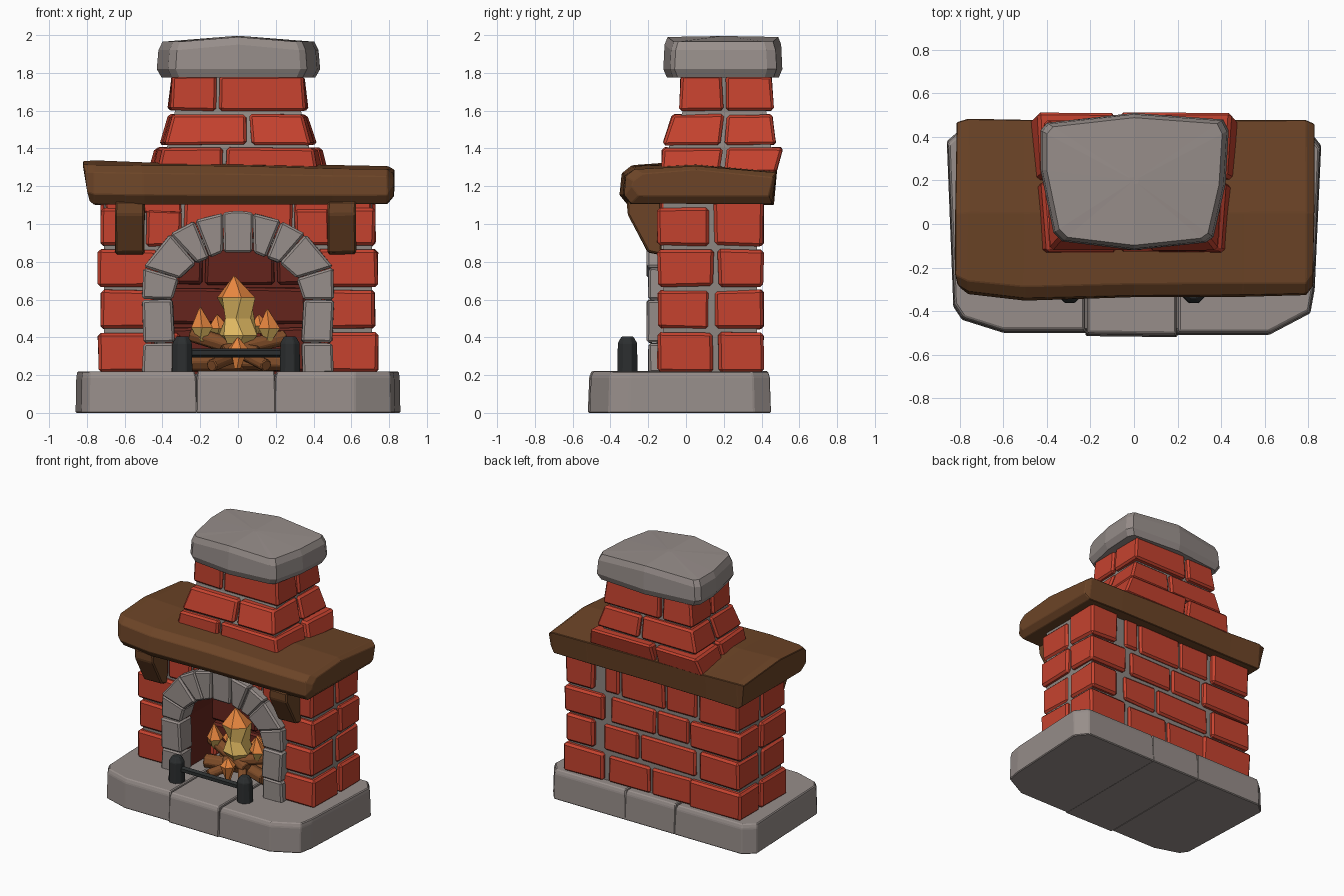
import bpy, bmesh, math, random
from mathutils import Vector

if "Cube" in bpy.data.objects:
    bpy.data.objects.remove(bpy.data.objects["Cube"])
random.seed(4)

def mat(name, r, g, b):
    m = bpy.data.materials.new(name)
    m.diffuse_color = (r, g, b, 1)
    m.use_nodes = True
    m.node_tree.nodes["Principled BSDF"].inputs["Base Color"].default_value = m.diffuse_color
    return m

BRICK = mat("red_brick", .56, .055, .028)
SOOT = mat("sooty_brick", .13, .018, .012)
MORTAR = mat("mortar_grey", .27, .24, .22)
STONE = mat("stone_grey", .31, .27, .255)
WOOD = mat("mantel_wood", .15, .058, .02)
LOG = mat("log_brown", .22, .075, .022)
IRON = mat("black_iron", .025, .028, .029)
YELLOW = mat("flame_yellow", .80, .52, .13)
ORANGE = mat("flame_orange", .80, .24, .05)

def loft(name, rings, m, bevel=0, jitter=0):
    """Skin a list of equal-length point rings, cap both ends, chamfer the edges."""
    bm = bmesh.new()
    vs = [[bm.verts.new(Vector(p) + Vector([random.uniform(-jitter, jitter) for _ in range(3)]))
           for p in r] for r in rings]
    n = len(rings[0])
    for a, b in zip(vs, vs[1:]):
        for i in range(n):
            bm.faces.new((a[i], a[(i + 1) % n], b[(i + 1) % n], b[i]))
    bm.faces.new(vs[0])
    bm.faces.new(vs[-1])
    bmesh.ops.recalc_face_normals(bm, faces=bm.faces)
    if bevel:
        bmesh.ops.bevel(bm, geom=bm.edges[:], offset=bevel, segments=1, affect='EDGES', clamp_overlap=True)
    me = bpy.data.meshes.new(name)
    bm.to_mesh(me)
    bm.free()
    me.materials.append(m)
    ob = bpy.data.objects.new(name, me)
    bpy.context.collection.objects.link(ob)
    return ob

def block(name, x0, x1, y0, y1, z0, z1, m, bevel=.014, jitter=.005):
    return loft(name, [[(x0, y0, z), (x1, y0, z), (x1, y1, z), (x0, y1, z)] for z in (z0, z1)], m, bevel, jitter)

def prism_y(name, pts, y0, y1, m, bevel=0, jitter=0):
    return loft(name, [[(x, y, z) for x, z in pts] for y in (y0, y1)], m, bevel, jitter)

def rod(name, p, q, r, n, m, bevel=0):
    p, q = Vector(p), Vector(q)
    rot = (q - p).to_track_quat('Z', 'Y')
    circle = [rot @ Vector((r * math.cos(t), r * math.sin(t), 0))
              for t in [2 * math.pi * (i + .5) / n for i in range(n)]]
    return loft(name, [[c + e for c in circle] for e in (p, q)], m, bevel)

# Hearth: three stone slabs
def slab(name, pts, top):
    cx = sum(p[0] for p in pts) / len(pts)
    rings = [[(cx + (x - cx) * s, y * s, z) for x, y in pts] for s, z in ((1, 0), (.985, top - .03), (.96, top))]
    loft(name, rings, STONE, .006)
slab("hearth_left", [(-.215, -.5), (-.215, .45), (-.78, .45), (-.86, .38), (-.83, -.38), (-.79, -.44), (-.6, -.5)], .22)
slab("hearth_middle", [(-.222, -.515), (.2, -.52), (.2, .45), (-.222, .45)], .222)
slab("hearth_right", [(.19, -.51), (.62, -.51), (.81, -.41), (.83, -.3), (.86, .36), (.79, .45), (.19, .45)], .22)
block("hearth_joint_fill", -.4, .4, -.48, .43, .01, .205, STONE, 0, 0)

# Mortar body with arched firebox opening
inner = [(.34, .2), (.335, .37), (.345, .6), (.31, .71), (.22, .79), (.15, .82), (.08, .85)]
outer = [(.51, .21), (.5, .37), (.51, .6), (.505, .77), (.36, .95), (.23, 1.02), (.08, 1.06)]
def both(pts, grow=0):
    p = [(x + grow, z + (grow if z > .65 else 0)) for x, z in pts]
    return p + [(-x, z) for x, z in reversed(p)]
prism_y("mortar_body", [(.71, .2), (.71, 1.13), (-.71, 1.13), (-.71, .2)] + both(inner, .05)[::-1], -.12, .27, MORTAR)
block("mortar_back", -.71, .71, .26, .375, .2, 1.13, MORTAR, 0, 0)

# Sooty firebox lining and back bricks
prism_y("firebox_lining", both(inner, .052) + both(inner, .01)[::-1], -.11, .27, SOOT)
block("firebox_back", -.4, .4, .24, .27, .2, .9, SOOT, 0, 0)
for r, (z0, z1, cuts) in enumerate([(.22, .45, (-.37, -.12, .14, .37)), (.47, .66, (-.37, .02, .37)),
                                    (.68, .88, (-.37, -.18, .2, .37))]):
    for a, b in zip(cuts, cuts[1:]):
        block("firebox_back_brick", a + .008, b - .008, .2, .26, z0, z1, SOOT)

# Body bricks: corners on both sides, then back courses
rows = [(.215, .425), (.445, .65), (.67, .865), (.885, 1.12)]
for r, (z0, z1) in enumerate(rows):
    odd = r % 2
    split = .125 if odd else .145
    for s in (-1, 1):
        o = .725 if odd else .74
        i = (.44, .44, .42, .5)[r]
        x0, x1 = sorted((s * i, s * o))
        block("front_corner_brick", x0, x1, -.15, split, z0, min(z1, 1.085), BRICK, .016)
        x0, x1 = sorted((s * ((.44 if odd else .36) + .05 * s), s * o))
        block("back_corner_brick", x0, x1, split + .025, .41, z0, z1, BRICK, .016)
    cuts = [(-.33, .02, .38), (-.36, .12, .42), (-.3, -.02, .36), (-.37, -.1, .28, .42)][r]
    for a, b in zip(cuts, cuts[1:]):
        block("back_brick", a + .008, b - .008, .3, .395, z0 + .005, z1 - .005, BRICK)
# Bricks above the arch
for s in (-1, 1):
    x0, x1 = sorted((s * .3, s * .485))
    block("spandrel_brick", x0, x1, -.145, -.05, .885, 1.075, BRICK)
block("lintel_brick", -.285, .285, -.14, -.05, .92, 1.12, BRICK)
for s in (-1, 1):
    x0, x1 = sorted((s * .3, s * .7))
    block("top_course_brick", x0, x1, -.135, 0, 1.06, 1.13, BRICK, .008)

# Stone arch: legs and voussoirs mirrored, plus keystone
for s in (-1, 1):
    for k in range(6):
        q = [inner[k], outer[k], outer[k + 1], inner[k + 1]]
        cx, cz = sum(p[0] for p in q) / 4, sum(p[1] for p in q) / 4
        q = [(s * (cx + (x - cx) * .985), cz + (z - cz) * .985) for x, z in q]
        prism_y("arch_stone", q, -.2 - .008 * (k % 2), -.06, STONE, .012, .003)
prism_y("keystone", [(-.075, .85), (.075, .85), (.08, 1.06), (.03, 1.068), (-.03, 1.068), (-.08, 1.06)],
        -.205, -.06, STONE, .01)

# Wooden mantel: rough profile swept along x
def mantel_ring(x, yf, top, low=1.105, yb=.48):
    return [(x, yf + .04, low), (x, yf, low + .05), (x, yf + .01, top - .06), (x, yf + .06, top - .02),
            (x, .05, top), (x, yb, top - .04), (x, yb - .02, low)]
rings = [mantel_ring(-.785, -.29, 1.335, 1.12, .47), mantel_ring(-.76, -.32, 1.335, yb=.485),
         mantel_ring(-.5, -.35, 1.33), mantel_ring(0, -.335, 1.325), mantel_ring(.5, -.335, 1.315),
         mantel_ring(.79, -.33, 1.31, yb=.475), mantel_ring(.825, -.29, 1.29, 1.15, .46)]
rings[0] = [(x - .035 * (z - 1.1) / .22, y, z) for x, y, z in rings[0]]
loft("mantel", rings, WOOD, .004, .004)

# Mantel brackets
for x0, x1 in ((-.65, -.495), (.475, .625)):
    side = [(-.13, 1.12), (-.31, 1.12), (-.31, 1.05), (-.2, .85), (-.13, .835)]
    loft("mantel_bracket", [[(x, y, z) for y, z in side] for x in (x0, x1)], WOOD, .009, .003)

# Chimney: tapering courses of four bricks over a mortar core
courses = [(1.27, 1.405, (.425, .48, -.13, .48), (.40, .445, -.125, .515), -.07, .52),
           (1.42, 1.58, (.385, .42, -.125, .475), (.345, .37, -.07, .455), .06, .53),
           (1.60, 1.785, (.36, .375, -.035, .465), (.345, .355, -.03, .45), -.12, .48)]
def plan(d, u, v, z):
    hf, hb, yf, yb = d
    return (u * (hf + (hb - hf) * v), yf + (yb - yf) * v, z)
for z0, z1, bot, top, sx, v in courses:
    s = sx / .4
    for u0, u1 in ((-1, s - .03), (s + .03, 1)):
        for v0, v1 in ((0, v - .018), (v + .018, 1)):
            loft("chimney_brick", [[plan(d, a, b, z) for a, b in ((u0, v0), (u1, v0), (u1, v1), (u0, v1))]
                                   for d, z in ((bot, z0), (top, z1))], BRICK, .014, .004)
loft("chimney_core", [[(-h, yf, z), (h, yf, z), (h, yb, z), (-h, yb, z)] for h, yf, yb, z in
                      ((.385, -.1, .45, 1.25), (.375, -.09, .45, 1.41), (.335, -.02, .425, 1.59), (.325, 0, .42, 1.8))], MORTAR)

# Chimney cap: chipped stone slab with a low peak
cap = [(-.43, .43), (-.4, .465), (0, .51), (.41, .48), (.435, .43), (.42, .18), (.365, -.06), (.33, -.085), (0, -.12),
       (-.33, -.08), (-.37, -.04), (-.43, .25)]
loft("chimney_cap", [[(x * s, .2 + (y - .2) * s, z + (lift if abs(x) < .1 else 0)) for x, y in cap]
                     for s, z, lift in ((.94, 1.775, 0), (1, 1.82, 0), (.98, 1.92, .03), (.93, 1.965, .025), (.05, 1.995, 0))],
     STONE)

# Andirons: two posts with pointed tops and a bar
for x in (-.295, .275):
    loft("andiron_post", [[(x + r * math.cos(t), -.31 + r * math.sin(t), z)
                           for t in [math.pi * (i + .5) / 4 for i in range(8)]]
                          for r, z in ((.058, .215), (.055, .37), (.033, .405))], IRON, .004)
rod("andiron_bar", (-.28, -.31, .318), (.26, -.31, .318), .024, 6, IRON)

# Logs
for p, q, r in (((-.26, -.02, .27), (.22, .1, .27), .05), ((.25, -.03, .27), (-.2, .12, .28), .05),
                ((-.25, .04, .42), (.1, -.04, .31), .045), ((.25, .05, .40), (-.08, -.05, .32), .042),
                ((-.14, -.16, .25), (.03, .08, .32), .035), ((.15, -.16, .25), (-.02, .08, .34), .035)):
    rod("log", p, q, r, 7, LOG, .006)

# Flames: faceted drops, orange above a given height
def flame(name, x, y, prof, split, n=6):
    rings = [[(x + dx + r * math.cos(t), y + r * math.sin(t), z)
              for t in [2 * math.pi * (i + .25 + .5 * (k % 2)) / n for i in range(n)]]
             for k, (z, r, dx) in enumerate(prof)]
    ob = loft(name, rings, YELLOW)
    ob.data.materials.append(ORANGE)
    for f in ob.data.polygons:
        f.material_index = int(f.center.z > split)
flame("main_flame", 0, 0, [(.32, .04, 0), (.41, .105, 0), (.5, .08, .01), (.61, .105, -.01), (.725, .004, -.02)], .6)
for x, y, z, h in ((-.19, .0, .38, .18), (.165, .0, .38, .17), (-.1, .06, .4, .12), (.12, .08, .42, .1)):
    flame("side_flame", x, y, [(z, .02, 0), (z + h * .4, .06, 0), (z + h, .004, -.01)], z + h * .4, 5)
flame("front_flame", 0, -.12, [(.235, .02, 0), (.34, .055, 0), (.4, .004, 0)], .2, 6)
